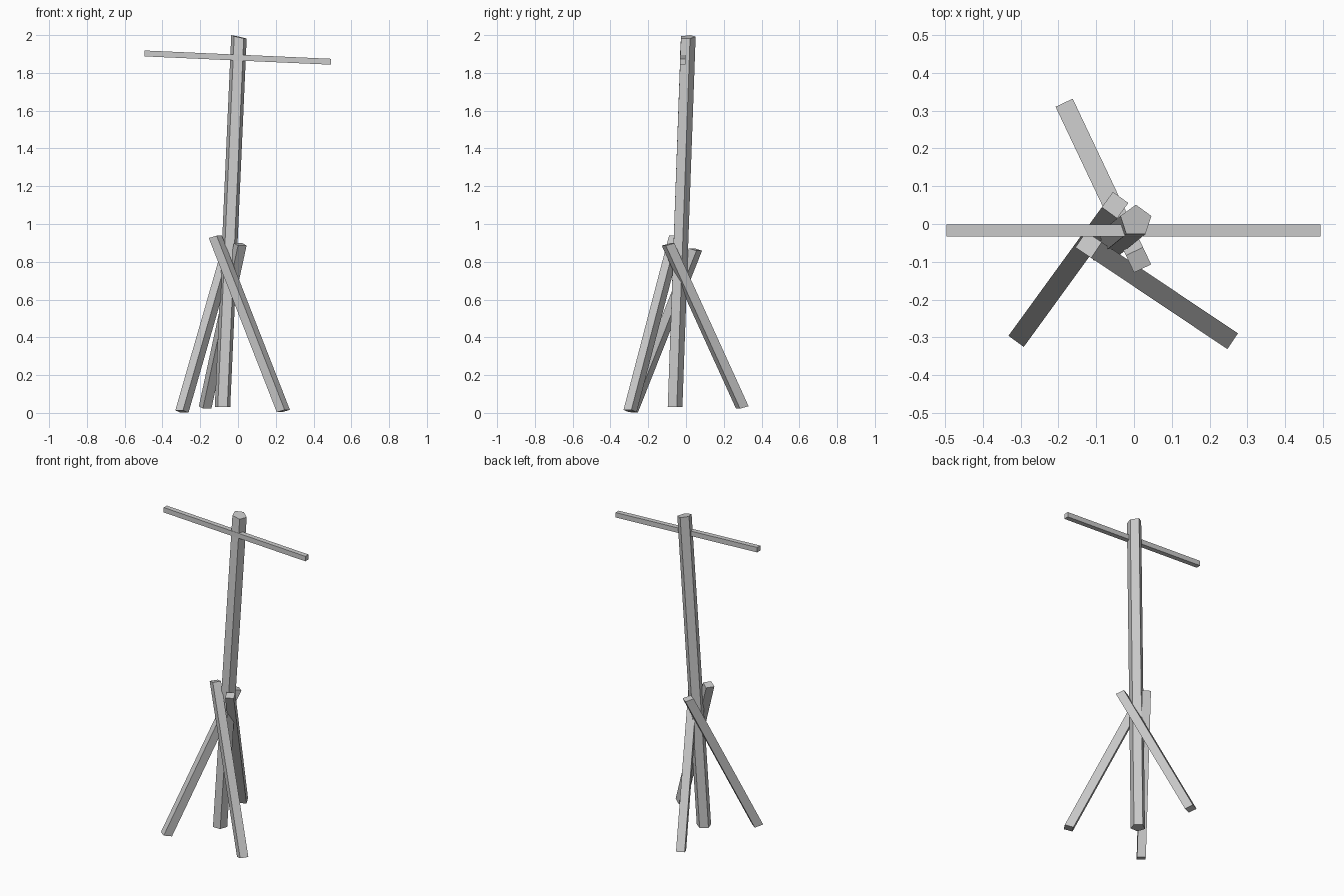
import bpy
import bmesh
from math import cos, sin, radians, tau
from mathutils import Vector

if "Cube" in bpy.data.objects:
    bpy.data.objects.remove(bpy.data.objects["Cube"])

# One plain grey for the whole stand
GREY = (0.6, 0.6, 0.6, 1)
grey = bpy.data.materials.new("plain grey")
grey.use_nodes = True
grey.diffuse_color = GREY
grey.node_tree.nodes["Principled BSDF"].inputs["Base Color"].default_value = GREY


def polygon(sides, radius, turn, u, v):
    """Offsets of a regular polygon lying along the vectors u and v."""
    angles = [radians(turn) + tau * i / sides for i in range(sides)]
    return [u * radius * cos(a) + v * radius * sin(a) for a in angles]


def beam(name, start, end, start_ring, end_ring):
    """Straight flat-sided beam between two rings of offsets."""
    bm = bmesh.new()
    a = [bm.verts.new(Vector(start) + p) for p in start_ring]
    b = [bm.verts.new(Vector(end) + p) for p in end_ring]
    n = len(a)
    bm.faces.new(a)
    bm.faces.new(b)
    for i in range(n):
        j = (i + 1) % n
        bm.faces.new((a[i], a[j], b[j], b[i]))
    bmesh.ops.recalc_face_normals(bm, faces=bm.faces)
    mesh = bpy.data.meshes.new(name)
    bm.to_mesh(mesh)
    bm.free()
    mesh.materials.append(grey)
    obj = bpy.data.objects.new(name, mesh)
    bpy.context.collection.objects.link(obj)


X, Y, Z = Vector((1, 0, 0)), Vector((0, 1, 0)), Vector((0, 0, 1))

# Leaning five-sided post with a slanted top
flat = polygon(5, 0.043, 90, X, Y)
slanted = polygon(5, 0.043, 90, X - Z * 0.22, Y + Z * 0.05)
beam("post", (-0.082, -0.062, 0.03), (0.005, 0.008, 1.99), flat, slanted)

# Thin square crossbar, slightly lower on the left
square = polygon(4, 0.022, 45, Y, Z)
beam("crossbar", (-0.496, -0.017, 1.903), (0.493, -0.017, 1.859), square, square)

# Three square legs crossing around the post
legs = {
    "front_left_leg": ((0.24, -0.296, 0.01), (-0.12, -0.055, 0.932)),
    "front_right_leg": ((-0.297, -0.29, 0.007), (-0.05, 0.05, 0.865)),
    "back_leg": ((-0.174, 0.298, 0.029), (0.012, -0.095, 0.892)),
}
for name, (foot, top) in legs.items():
    out = Vector(foot) - Vector(top)
    out.z = 0
    out.normalize()
    ring = polygon(4, 0.0354, 45, out + Z * 0.25, Z.cross(out))
    beam(name, foot, top, ring, ring)
